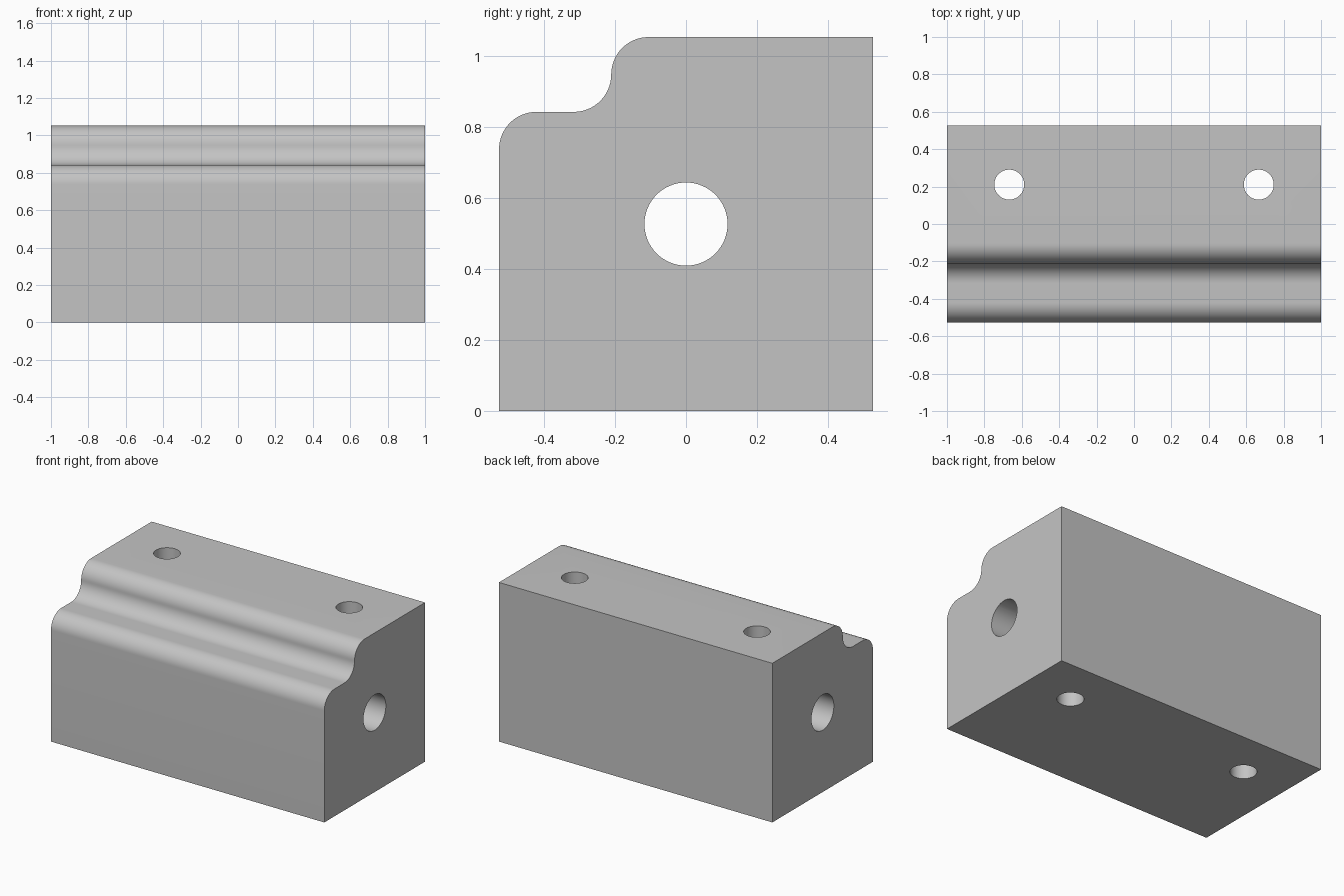
import bpy, bmesh
from math import sin, cos, pi, radians
from mathutils import Matrix

if "Cube" in bpy.data.objects:
    bpy.data.objects.remove(bpy.data.objects["Cube"])

UNIT = 2 / 38            # block is 38 x 20 x 20 units
HALF, TOP, R = 10 * UNIT, 20 * UNIT, 2 * UNIT

grey = bpy.data.materials.new("plain grey")
grey.use_nodes = True
colour = (0.55, 0.55, 0.55, 1)
grey.diffuse_color = colour
grey.node_tree.nodes["Principled BSDF"].inputs["Base Color"].default_value = colour


def make_object(name, bm):
    bmesh.ops.recalc_face_normals(bm, faces=bm.faces)
    mesh = bpy.data.meshes.new(name)
    bm.to_mesh(mesh)
    bm.free()
    mesh.materials.append(grey)
    obj = bpy.data.objects.new(name, mesh)
    bpy.context.collection.objects.link(obj)
    return obj


def arc(cy, cz, start, end, steps=16):
    angles = [radians(start + (end - start) * i / steps) for i in range(steps + 1)]
    return [(cy + R * cos(a), cz + R * sin(a)) for a in angles]


# Stepped block: side profile swept along x
step_y, step_z = -4 * UNIT, 16 * UNIT
profile = [(HALF, 0), (-HALF, 0)]
profile += arc(-HALF + R, step_z - R, 180, 90)       # rounded front edge
profile += arc(step_y - R, step_z + R, -90, 0)       # hollow inside the step
profile += arc(step_y + R, TOP - R, 180, 90)[1:]     # rounded upper edge
profile.append((HALF, TOP))

bm = bmesh.new()
end_face = bm.faces.new([bm.verts.new((-1, y, z)) for y, z in profile])
swept = bmesh.ops.extrude_face_region(bm, geom=[end_face], use_keep_orig=True)
new_verts = [v for v in swept["geom"] if isinstance(v, bmesh.types.BMVert)]
bmesh.ops.translate(bm, verts=new_verts, vec=(2, 0, 0))
block = make_object("stepped_block", bm)


# Drilled holes
def drill(name, radius, location, rotation):
    bm = bmesh.new()
    bmesh.ops.create_cone(bm, cap_ends=True, segments=64, radius1=radius,
                          radius2=radius, depth=3,
                          matrix=Matrix.Translation(location) @ rotation)
    cutter = make_object(name, bm)
    cutter.hide_render = True
    cut = block.modifiers.new(name, 'BOOLEAN')
    cut.operation, cut.solver, cut.object = 'DIFFERENCE', 'EXACT', cutter
    return cutter


cutters = [drill("long_bore_cutter", 0.117, (0, 0, TOP / 2), Matrix.Rotation(pi / 2, 4, 'Y'))]
for side, x in (("left", 0.667), ("right", -0.667)):
    cutters.append(drill(side + "_screw_hole_cutter", 0.08, (x, 4 * UNIT, TOP / 2), Matrix()))

bpy.ops.object.select_all(action='DESELECT')
block.select_set(True)
bpy.context.view_layer.objects.active = block
for modifier in list(block.modifiers):
    bpy.ops.object.modifier_apply(modifier=modifier.name)
for cutter in cutters:
    bpy.data.objects.remove(cutter)
bpy.ops.object.shade_smooth_by_angle(angle=radians(30))
